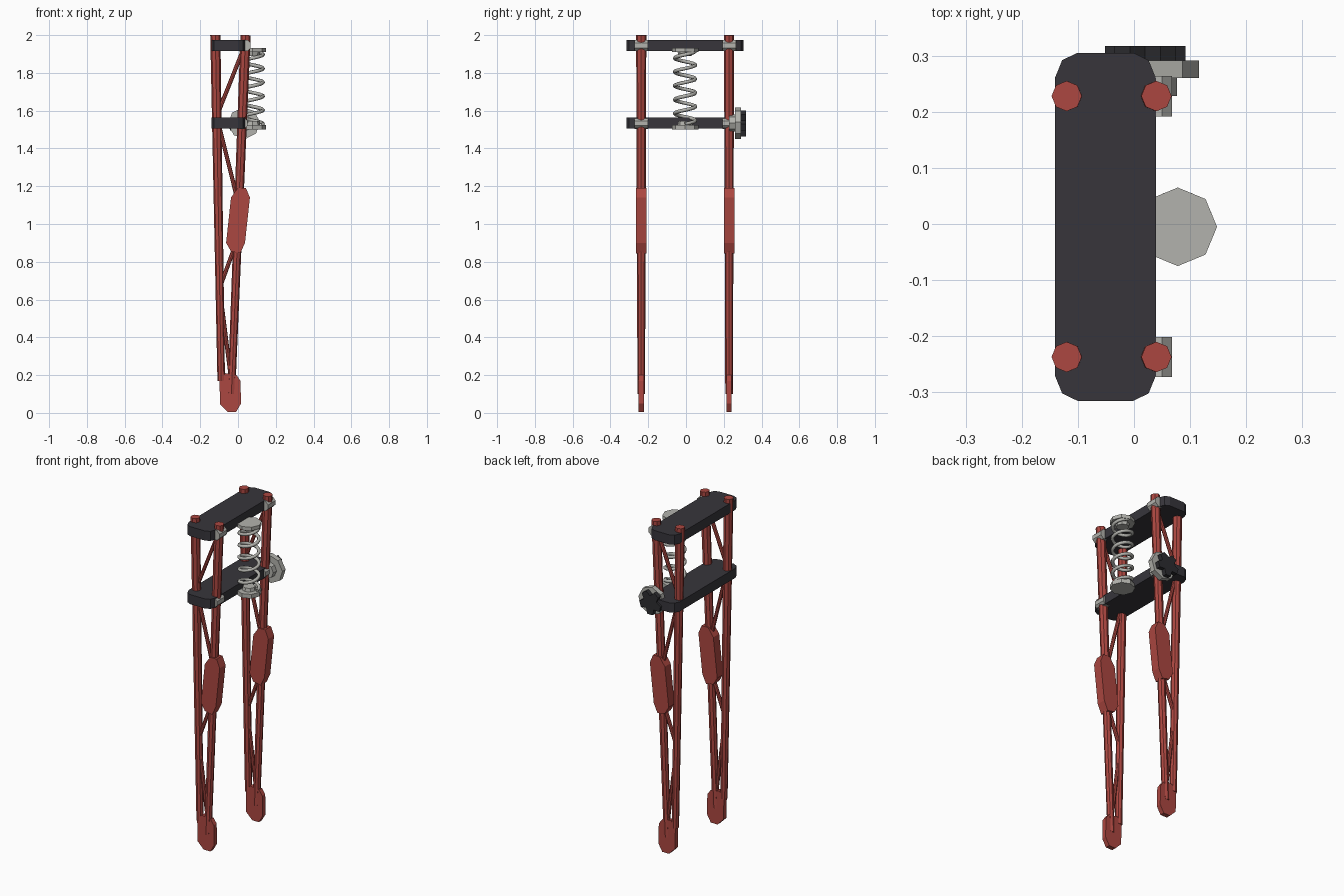
import bpy, bmesh, math
from mathutils import Vector

cube = bpy.data.objects.get("Cube")
if cube:
    bpy.data.objects.remove(cube, do_unlink=True)


def material(name, rgb):
    m = bpy.data.materials.new(name)
    m.use_nodes = True
    m.diffuse_color = (*rgb, 1)
    m.node_tree.nodes["Principled BSDF"].inputs["Base Color"].default_value = (*rgb, 1)
    return m


RED = material("red paint", (0.41, 0.063, 0.052))
DARK = material("dark metal", (0.038, 0.036, 0.044))
BLACK = material("black knob", (0.026, 0.026, 0.03))
GREY = material("grey steel", (0.45, 0.45, 0.42))


def finish(bm, name, mat):
    bmesh.ops.recalc_face_normals(bm, faces=bm.faces)
    me = bpy.data.meshes.new(name)
    bm.to_mesh(me)
    bm.free()
    me.materials.append(mat)
    ob = bpy.data.objects.new(name, me)
    bpy.context.collection.objects.link(ob)
    return ob


def tube(name, a, b, r1, r2, mat, sides=8, spin=0.0):
    """Straight rod from a to b, radius r1 at a and r2 at b."""
    a, b = Vector(a), Vector(b)
    d = b - a
    side = Vector((1, 0, 0))
    u = (side - d * side.dot(d) / d.length_squared).normalized()
    v = d.normalized().cross(u)
    bm = bmesh.new()
    rings = []
    for p, r in ((a, r1), (b, r2)):
        ring = []
        for i in range(sides):
            t = math.tau * i / sides + spin
            ring.append(bm.verts.new(p + r * (math.cos(t) * u + math.sin(t) * v)))
        rings.append(ring)
    for i in range(sides):
        j = (i + 1) % sides
        bm.faces.new((rings[0][i], rings[0][j], rings[1][j], rings[1][i]))
    for ring in rings:
        bm.faces.new(ring)
    return finish(bm, name, mat)


def prism(name, outline, lo, hi, axis, mat):
    """Extrude an outline: (x, y) along z, or (x, z) along y."""
    bm = bmesh.new()
    place = (lambda p, h: (p[0], p[1], h)) if axis == "z" else (lambda p, h: (p[0], h, p[1]))
    face = bm.faces.new([bm.verts.new(place(p, lo)) for p in outline])
    ext = bmesh.ops.extrude_face_region(bm, geom=[face])
    move = place((0, 0), hi - lo)
    bmesh.ops.translate(bm, vec=move, verts=[g for g in ext["geom"] if isinstance(g, bmesh.types.BMVert)])
    return finish(bm, name, mat)


def front_x(z):
    return 0.04 - (2 - z) * 0.0395


def rear_x(z):
    return -0.12 + (2 - z) * 0.017


# Fork legs with lattice braces and flat plates, one set per side
mid_plate = [(-0.002, 1.19), (0.042, 1.19), (0.063, 1.14), (0.037, 0.9),
             (0.012, 0.845), (-0.037, 0.855), (-0.063, 0.9), (-0.037, 1.14)]
foot_plate = [(-0.068, 0.21), (-0.008, 0.2), (0.013, 0.17), (0.016, 0.05),
              (-0.01, 0.005), (-0.055, 0.005), (-0.095, 0.045), (-0.098, 0.17)]
for label, y in (("front", -0.237), ("back", 0.228)):
    tube(label + "_long_leg", (front_x(0.1), y, 0.1), (front_x(2), y, 2), 0.02, 0.027, RED)
    tube(label + "_rear_leg", (rear_x(0.17), y, 0.17), (rear_x(2), y, 2), 0.02, 0.027, RED)
    zigzag = [(front_x(1.95), 1.95), (rear_x(1.57), 1.57), (front_x(1.1), 1.1),
              (front_x(0.92), 0.92), (rear_x(0.66), 0.66), (front_x(0.15), 0.15)]
    for i in (0, 1, 3, 4):
        (xa, za), (xb, zb) = zigzag[i], zigzag[i + 1]
        tube(label + "_brace", (xa, y, za), (xb, y, zb), 0.011, 0.011, RED)
    prism(label + "_mid_plate", mid_plate, y - 0.028, y + 0.028, "y", RED)
    prism(label + "_foot_plate", foot_plate, y - 0.014, y + 0.014, "y", RED)
    # Cross bolts where the legs meet the clamp plates
    for z in (1.945, 1.533):
        x = front_x(z)
        tube(label + "_cross_bolt", (x, y - 0.036, z), (x, y + 0.036, z),
             0.032, 0.032, GREY, spin=math.pi / 8)

# Clamp plates with chamfered ends
half = [(0.09, 0.265), (0.077, 0.297), (0.05, 0.31)]
quarter = half + [(-x, y) for x, y in reversed(half)]
ends = quarter + [(-x, -y) for x, y in quarter]
clamp = [(x - 0.051, y - 0.005) for x, y in ends]
prism("upper_clamp_plate", clamp, 1.917, 1.975, "z", DARK)
prism("lower_clamp_plate", clamp, 1.505, 1.563, "z", DARK)

# Spring with its end caps
sx, sy = 0.078, -0.005
tube("spring_upper_cap", (sx, sy, 1.91), (sx, sy, 1.932), 0.07, 0.07, GREY)
tube("spring_upper_seat", (sx, sy, 1.89), (sx, sy, 1.915), 0.035, 0.04, GREY)
tube("spring_lower_cap", (sx, sy, 1.5), (sx, sy, 1.525), 0.07, 0.07, GREY)
tube("spring_lower_seat", (sx, sy, 1.52), (sx, sy, 1.545), 0.04, 0.035, GREY)
curve = bpy.data.curves.new("spring", "CURVE")
curve.dimensions = "3D"
curve.bevel_depth = 0.01
curve.bevel_resolution = 1
curve.use_fill_caps = True
line = curve.splines.new("POLY")
steps, turns = 84, 5.25
line.points.add(steps)
for i, p in enumerate(line.points):
    f = i / steps
    t = math.tau * turns * f
    p.co = (sx + 0.055 * math.cos(t), sy + 0.055 * math.sin(t), 1.53 + 0.385 * f, 1)
curve.materials.append(GREY)
bpy.context.collection.objects.link(bpy.data.objects.new("spring", curve))

# Damper disc and lobed knob on the back leg
cx, cz = 0.032, 1.534
tube("damper_disc", (cx, 0.26, cz), (cx, 0.291, cz), 0.084, 0.084, GREY, spin=math.radians(-5))
tube("damper_hub", (cx, 0.228, cz), (cx, 0.262, cz), 0.045, 0.045, GREY)
star = []
for k in range(5):
    base = math.radians(-90 + 72 * k)
    for off, r in ((-14, 0.072), (14, 0.072), (36, 0.044)):
        t = base + math.radians(off)
        star.append((0.02 + r * math.cos(t), cz + r * math.sin(t)))
prism("damper_knob", star, 0.29, 0.317, "y", BLACK)
